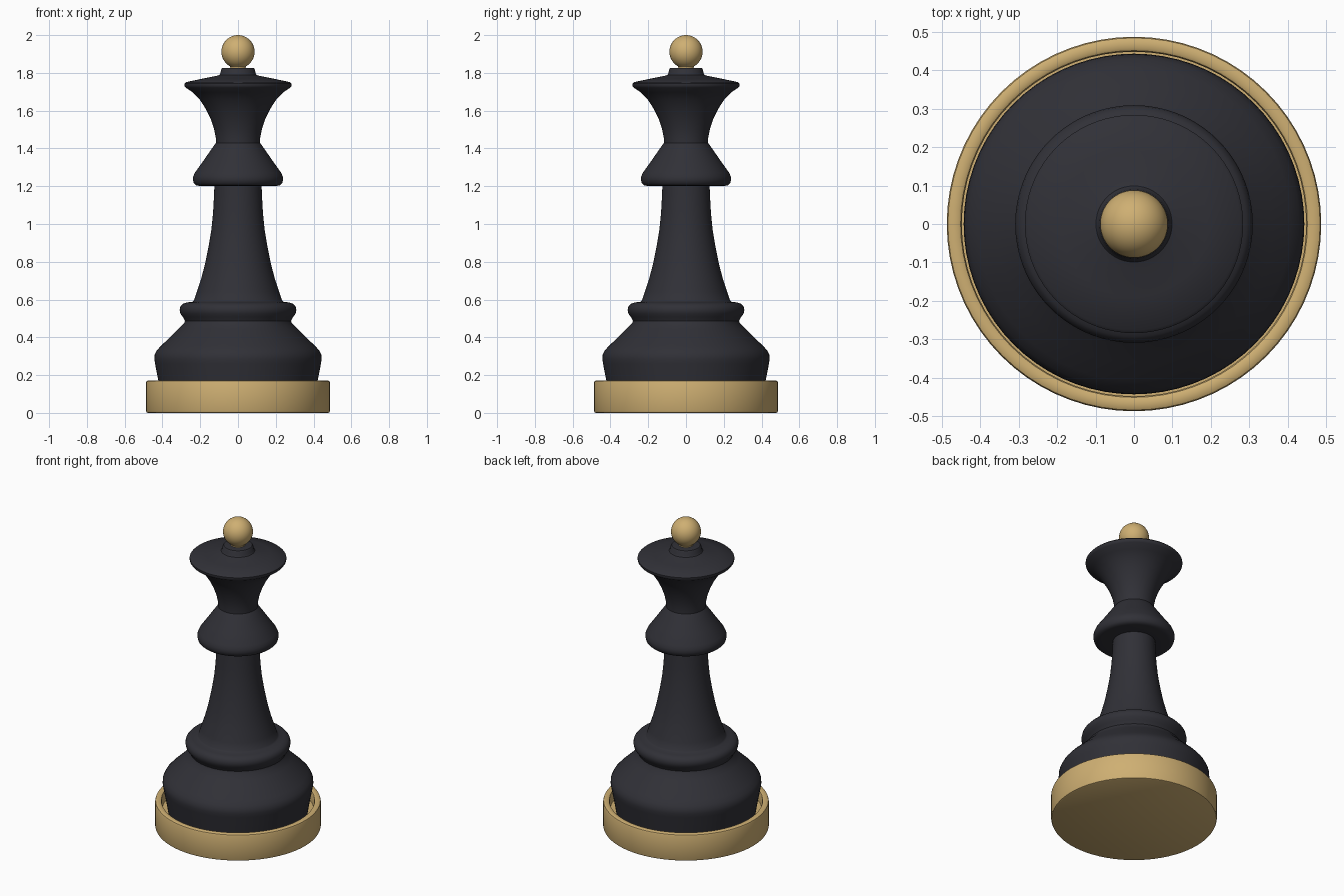
import bpy, bmesh, math

SEG = 72


def material(name, rgb):
    m = bpy.data.materials.new(name)
    m.diffuse_color = (*rgb, 1.0)
    return m


DARK = material("charcoal black", (0.030, 0.030, 0.038))
GOLD = material("warm gold", (0.62, 0.43, 0.17))


def lathe(name, profile, mat):
    """Spin a (radius, z) profile, listed bottom to top, round the z axis."""
    bm = bmesh.new()
    rings = []
    for r, z in profile:
        if r == 0:
            rings.append([bm.verts.new((0, 0, z))] * SEG)
        else:
            rings.append([bm.verts.new((r * math.cos(2 * math.pi * i / SEG),
                                        r * math.sin(2 * math.pi * i / SEG), z))
                          for i in range(SEG)])
    for lo, hi in zip(rings, rings[1:]):
        for i in range(SEG):
            j = (i + 1) % SEG
            bm.faces.new(dict.fromkeys((lo[i], lo[j], hi[j], hi[i])))
    bmesh.ops.recalc_face_normals(bm, faces=bm.faces)
    me = bpy.data.meshes.new(name)
    bm.to_mesh(me)
    bm.free()
    me.materials.append(mat)
    ob = bpy.data.objects.new(name, me)
    bpy.context.collection.objects.link(ob)
    bpy.ops.object.select_all(action='DESELECT')
    bpy.context.view_layer.objects.active = ob
    ob.select_set(True)
    bpy.ops.object.shade_smooth_by_angle(angle=math.radians(35))
    return ob


# Gold base dish with a raised, softly rounded rim
lathe("base_dish", [(0, 0), (0.478, 0), (0.484, 0.003), (0.487, 0.01),
                    (0.487, 0.160), (0.484, 0.168), (0.476, 0.172),
                    (0.458, 0.172), (0.451, 0.168), (0.448, 0.160),
                    (0.448, 0.10), (0, 0.10)], GOLD)

# Turned dark body: foot, collar, stem, skirt and flared crown
lathe("turned_body", [
    (0, 0.10), (0.41, 0.10),
    # foot
    (0.422, 0.172), (0.439, 0.26), (0.443, 0.285), (0.441, 0.308),
    (0.430, 0.33), (0.408, 0.355), (0.36, 0.40), (0.315, 0.445),
    (0.285, 0.475), (0.281, 0.487),
    # collar
    (0.292, 0.508), (0.305, 0.525), (0.309, 0.545), (0.305, 0.563),
    (0.293, 0.577), (0.27, 0.585), (0.242, 0.588), (0.233, 0.595),
    # stem
    (0.218, 0.64), (0.195, 0.71), (0.174, 0.79), (0.156, 0.88),
    (0.141, 0.97), (0.132, 1.06), (0.127, 1.15), (0.125, 1.202),
    # skirt
    (0.205, 1.202), (0.222, 1.205), (0.234, 1.216), (0.239, 1.235),
    (0.237, 1.252), (0.228, 1.272), (0.185, 1.332), (0.145, 1.39),
    (0.124, 1.42), (0.116, 1.430),
    # crown
    (0.118, 1.46), (0.127, 1.505), (0.146, 1.56), (0.171, 1.61),
    (0.203, 1.66), (0.240, 1.697), (0.277, 1.722), (0.284, 1.732),
    (0.284, 1.743), (0.276, 1.751), (0.19, 1.769), (0.115, 1.784),
    (0.099, 1.789), (0.093, 1.797),
    (0.090, 1.817), (0.084, 1.825), (0.07, 1.827), (0, 1.827)], DARK)

# Gold ball finial with a small flared seat
R, CZ = 0.088, 1.912
ball = [(0.044, 1.82), (0.040, 1.831)]
ball += [(R * math.sin(a), CZ - R * math.cos(a))
         for a in (math.radians(30 + 6.25 * k) for k in range(24))]
lathe("ball_finial", [(0, 1.82)] + ball + [(0, CZ + R)], GOLD)
